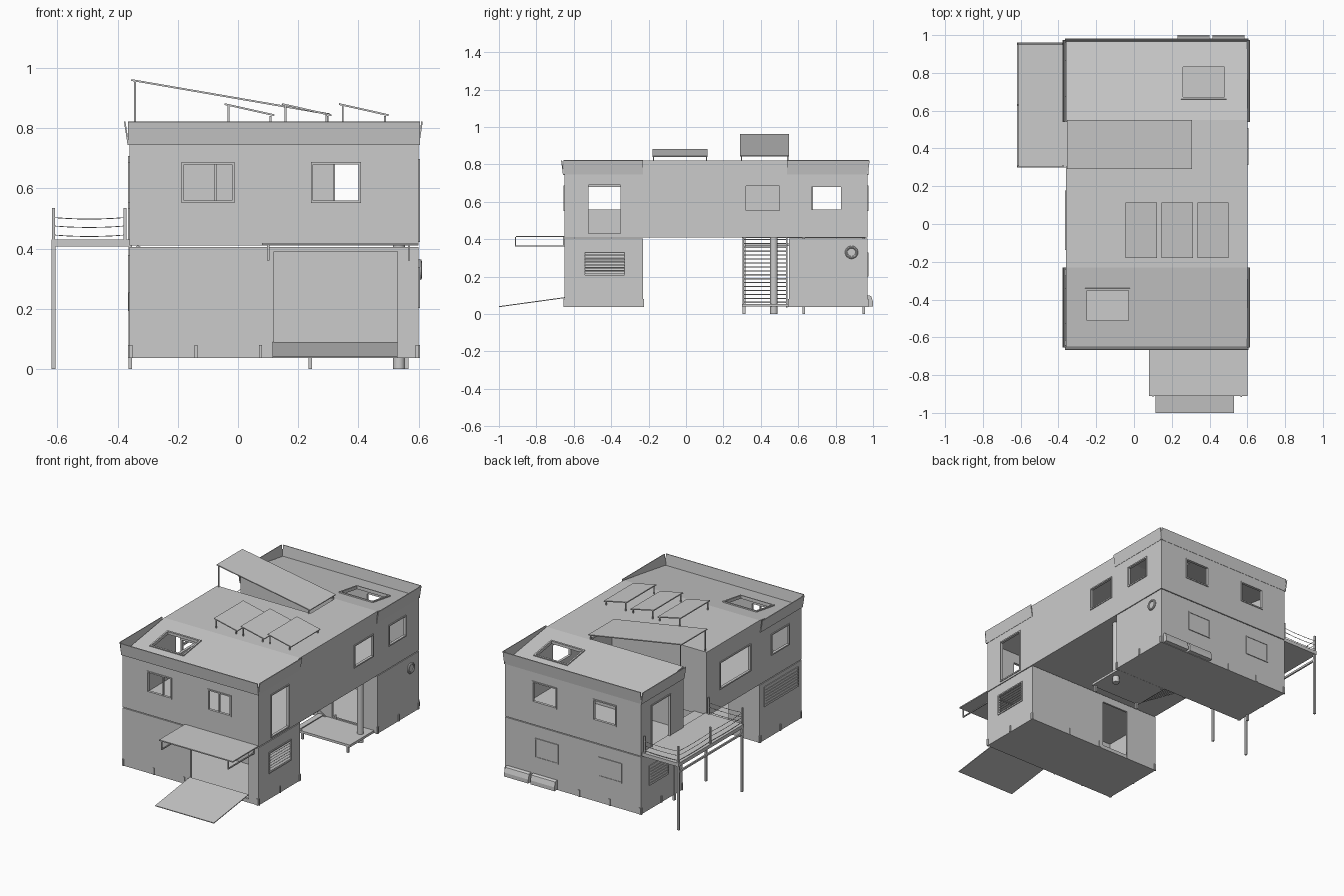
import bpy, bmesh, math
from mathutils import Vector

if "Cube" in bpy.data.objects:
    bpy.data.objects.remove(bpy.data.objects["Cube"])


def prism(name, pts, axis, a, b):
    """Extrude a 2D profile along an axis (pts use the other two axes in order)."""
    bm = bmesh.new()
    def co(p, t):
        v = list(p)
        v.insert(axis, t)
        return v
    lo = [bm.verts.new(co(p, a)) for p in pts]
    hi = [bm.verts.new(co(p, b)) for p in pts]
    bm.faces.new(lo)
    bm.faces.new(hi)
    n = len(pts)
    for i in range(n):
        bm.faces.new([lo[i], lo[(i + 1) % n], hi[(i + 1) % n], hi[i]])
    bmesh.ops.recalc_face_normals(bm, faces=bm.faces)
    me = bpy.data.meshes.new(name)
    bm.to_mesh(me)
    bm.free()
    ob = bpy.data.objects.new(name, me)
    bpy.context.collection.objects.link(ob)
    return ob


def box(name, x0, x1, y0, y1, z0, z1):
    return prism(name, [(x0, y0), (x1, y0), (x1, y1), (x0, y1)], 2, z0, z1)


def cut(ob, cutters):
    """Subtract each cutter, then bake the result."""
    for c in cutters:
        c.hide_render = True
        m = ob.modifiers.new("cut", 'BOOLEAN')
        m.object, m.operation, m.solver = c, 'DIFFERENCE', 'EXACT'
    dg = bpy.context.evaluated_depsgraph_get()
    me = bpy.data.meshes.new_from_object(ob.evaluated_get(dg))
    ob.modifiers.clear()
    ob.data = me
    for c in cutters:
        bpy.data.objects.remove(c)


def strip(p, q, t):
    """Thin profile from p to q with thickness t."""
    d = Vector((q[0] - p[0], q[1] - p[1])).normalized() * t
    return [p, q, (q[0] - d.y, q[1] + d.x), (p[0] - d.y, p[1] + d.x)]


def cyl(name, p, q, r, sides=16):
    p, q = Vector(p), Vector(q)
    bpy.ops.mesh.primitive_cylinder_add(vertices=sides, radius=r, depth=(q - p).length, location=(p + q) / 2)
    ob = bpy.context.object
    ob.name = name
    ob.rotation_euler = (q - p).to_track_quat('Z', 'Y').to_euler()
    bpy.ops.object.shade_smooth_by_angle()
    return ob


X0, X1, Y0, Y1 = -0.36, 0.6, -0.65, 0.97
T = 0.012
# wall planes: name -> (axis, position, outward sign)
WALL = {'front': (1, Y0, -1), 'back': (1, Y1, 1), 'left': (0, X0, -1), 'right': (0, X1, 1)}


def on_wall(name, wall, a0, a1, z0, z1, d0, d1):
    """Box on a wall, reaching from depth d0 to d1 outward."""
    ax, p, s = WALL[wall]
    e0, e1 = sorted((p + s * d0, p + s * d1))
    return box(name, a0, a1, e0, e1, z0, z1) if ax else box(name, e0, e1, a0, a1, z0, z1)


def frame(wall, a0, a1, z0, z1):
    w = 0.008
    for A, B, C, D in ((a0 - w, a1 + w, z0 - w, z0), (a0 - w, a1 + w, z1, z1 + w),
                       (a0 - w, a0, z0, z1), (a1, a1 + w, z0, z1)):
        on_wall(wall + "_window_frame", wall, A, B, C, D, -T, 0.005)


# upper storey shell: roof falls towards both ends
def body(o, z0):
    t = 0.82 - o
    return [(Y0 + o, z0), (Y1 - o, z0), (Y1 - o, 0.755 - o), (0.55, t), (-0.23, t), (Y0 + o, 0.755 - o)]


upper = prism("upper_storey", body(0, 0.41), 0, X0, X1)
windows = [('front', -0.18, -0.02, 0.56, 0.68), ('front', 0.25, 0.40, 0.56, 0.68),
           ('back', -0.18, -0.03, 0.56, 0.68), ('back', 0.24, 0.40, 0.56, 0.68),
           ('right', -0.52, -0.35, 0.43, 0.69), ('right', 0.32, 0.50, 0.555, 0.685),
           ('right', 0.67, 0.83, 0.56, 0.68), ('left', -0.52, -0.35, 0.56, 0.68),
           ('left', -0.13, 0.17, 0.54, 0.70), ('left', 0.68, 0.86, 0.43, 0.69)]
skylights = [(-0.25, -0.03, -0.51, -0.35), (0.26, 0.48, 0.67, 0.83)]
cutters = [prism("void", body(T, 0.422), 0, X0 + T, X1 - T)]
cutters += [on_wall("hole", *w, -0.03, 0.03) for w in windows]
cutters += [box("hole", *s, 0.7, 0.9) for s in skylights]
cutters += [box("stair_hole", -0.27, 0.3, 0.305, 0.54, 0.38, 0.9),
            box("stair_door", -0.4, -0.26, 0.305, 0.54, 0.43, 0.9)]
cut(upper, cutters)
for w in windows:
    frame(*w)
for x in (-0.075, 0.32):
    on_wall("window_sash", 'front', x - 0.003, x + 0.003, 0.56, 0.68, -T, 0)

# sloping skylight frames
for (a, b, c, d), s in zip(skylights, (1, -1)):
    k = s * 0.065 / 0.42
    zr = lambda y: 0.755 + ((y - Y0) if s > 0 else (Y1 - y)) * 0.065 / 0.42
    for u, v in ((a - 0.01, a), (b, b + 0.01)):
        prism("skylight_frame", strip((c - .01, zr(c - .01)), (d + .01, zr(d + .01)), 0.007), 0, u, v)
    for u, v in ((c - 0.01, c), (d, d + 0.01)):
        prism("skylight_frame", strip((u, zr(u)), (v, zr(v)), 0.007), 0, a, b)

# stairwell walls
for y in (0.295, 0.54):
    box("stairwell_wall", X0 + T, 0.32, y, y + 0.01, 0.415, 0.815)
box("stairwell_end_wall", 0.31, 0.32, 0.305, 0.54, 0.415, 0.815)

# lower storeys with open doors
for name, y0, y1, holes in (
        ("front_lower_storey", Y0, -0.23, [(0.12, 0.53, -0.7, -0.6, 0.06, 0.39), (-0.14, 0.05, -0.27, -0.2, 0.06, 0.36),
                                           (0.55, 0.65, -0.54, -0.33, 0.21, 0.33)]),
        ("back_lower_storey", 0.55, Y1, [(0.28, 0.50, 0.5, 0.6, 0.06, 0.38)])):
    low = box(name, X0, X1, y0, y1, 0.037, 0.405)
    cut(low, [box("void", X0 + T, X1 - T, y0 + T, y1 - T, 0.05, 0.393)] + [box("hole", *h) for h in holes])
    # base rails and corner tabs
    for x in (X0, -0.145, 0.07, 0.3, X1 - 0.01):
        for y in (y0 - 0.005, y1 - 0.003):
            if not (x == 0.3 and y < -0.6):
                box("base_tab", x, x + 0.01, y, y + 0.008, 0.037, 0.08)
    for x in (X0 - 0.005, X1 - 0.003):
        for y in (y0, (y0 + y1) / 2, y1 - 0.01):
            box("base_tab", x, x + 0.008, y, y + 0.01, 0.037, 0.08)

# louvred and closed lower windows
frame('right', -0.54, -0.33, 0.21, 0.33)
for i in range(7):
    z = 0.215 + i * 0.017
    prism("louvre", strip((X1 + 0.004, z), (X1 - 0.008, z + 0.012), 0.003), 1, -0.54, -0.33)
for w in (('left', 0.70, 0.88, 0.2, 0.31), ('left', -0.61, -0.28, 0.26, 0.37),
          ('back', 0.23, 0.38, 0.21, 0.32), ('back', -0.22, -0.07, 0.21, 0.32)):
    frame(*w)
    on_wall("shutter", *w, -0.005, 0.002)
    if w[0] == 'left':
        for i in range(6):
            on_wall("shutter_slat", w[0], w[1], w[2], w[3] + i * 0.018, w[3] + i * 0.018 + 0.006, 0, 0.005)

# flared parapets
for y0, y1, ye, s in ((-0.655, -0.23, Y0, -1), (0.54, 0.975, Y1, 1)):
    prism("end_parapet", strip((ye + s * 0.002, 0.745), (ye + s * 0.012, 0.822), 0.006), 0, X0 - 0.005, X1 + 0.005)
    prism("left_parapet", strip((X0 - 0.002, 0.745), (X0 - 0.014, 0.822), 0.005), 1, y0, y1)
    prism("right_parapet", strip((X1 + 0.002, 0.745), (X1 + 0.014, 0.822), 0.005), 1, y0, y1)

# roof panels on legs: x0, z0, x1, z1, y0, y1
panels = [(-0.045, 0.877, 0.12, 0.84, -0.18, 0.115), (0.145, 0.877, 0.31, 0.84, -0.18, 0.115),
          (0.335, 0.877, 0.50, 0.84, -0.18, 0.115), (-0.355, 0.957, 0.305, 0.843, 0.29, 0.55)]
for xa, za, xb, zb, ya, yb in panels:
    prism("roof_panel", strip((xa, za), (xb, zb), 0.006), 1, ya, yb)
    for x, z in ((xa + 0.01, za), (xb - 0.015, zb)):
        for y in (ya + 0.003, yb - 0.009):
            box("panel_leg", x, x + 0.006, y, y + 0.006, 0.815, z)

# ramp and entrance canopy
prism("ramp", strip((-1.0, 0.037), (Y0, 0.085), 0.005), 0, 0.115, 0.53)
box("canopy", 0.08, 0.6, -0.91, Y0, 0.411, 0.418)
for x in (0.097, 0.565):
    box("canopy_bracket", x, x + 0.007, -0.915, Y0, 0.36, 0.367)
    for y in (-0.915, -0.657):
        box("canopy_upright", x, x + 0.007, y, y + 0.007, 0.36, 0.413)

# deck with posts and cable rails
box("deck", -0.62, X0, 0.30, 0.96, 0.407, 0.43)
for x, y in ((-0.613, 0.31), (-0.613, 0.95), (-0.358, 0.31), (-0.358, 0.63)):
    box("deck_post", x - 0.006, x + 0.006, y - 0.007, y + 0.007, 0, 0.41)
box("deck_beam", -0.618, -0.608, 0.31, 0.95, 0.365, 0.377)
rail = [(-0.375, 0.305), (-0.613, 0.305), (-0.613, 0.63), (-0.613, 0.953), (-0.375, 0.953)]
for x, y in rail:
    box("rail_post", x - 0.005, x + 0.005, y - 0.005, y + 0.005, 0.42, 0.535)
for a, b in zip(rail, rail[1:]):
    for z in (0.445, 0.475, 0.503):
        cu = bpy.data.curves.new("rail_cable", 'CURVE')
        cu.dimensions, cu.bevel_depth, cu.bevel_resolution = '3D', 0.0015, 1
        sp = cu.splines.new('POLY')
        sp.points.add(6)
        for i, p in enumerate(sp.points):
            t = i / 6
            p.co = (a[0] + (b[0] - a[0]) * t, a[1] + (b[1] - a[1]) * t, z - 0.02 * t * (1 - t), 1)
        bpy.context.collection.objects.link(bpy.data.objects.new("rail_cable", cu))

# stairs with landing
N = 17
for i in range(N):
    x, z = 0.23 - i * 0.0335, 0.06 + i * 0.021
    box("stair_tread", x - 0.035, x, 0.31, 0.535, z, z + 0.006)
for y in (0.303, 0.535):
    prism("stair_stringer", strip((0.24, 0.035), (-0.345, 0.395), -0.02), 1, y, y + 0.007)
box("stair_landing", 0.22, 0.58, 0.30, 0.545, 0.04, 0.055)
for x in (0.24, 0.56):
    box("landing_foot", x - 0.006, x + 0.006, 0.303, 0.317, 0, 0.04)

# water pipe, round vent, rear gas boxes
cyl("water_pipe", (0.535, 0.47, 0), (0.535, 0.47, 0.41), 0.02, 20)
bpy.ops.mesh.primitive_torus_add(location=(0.604, 0.885, 0.33), rotation=(0, math.pi / 2, 0), major_radius=0.028,
                                 minor_radius=0.007, major_segments=24, minor_segments=8)
bpy.context.object.name = "round_vent_rim"
cyl("round_vent", (0.595, 0.885, 0.33), (0.605, 0.885, 0.33), 0.027, 24)
for x in (0.23, 0.415):
    prism("rear_box", [(0.965, 0.04), (1.0, 0.04), (1.0, 0.065), (0.99, 0.095), (0.98, 0.1), (0.965, 0.1)], 0, x, x + 0.17)
